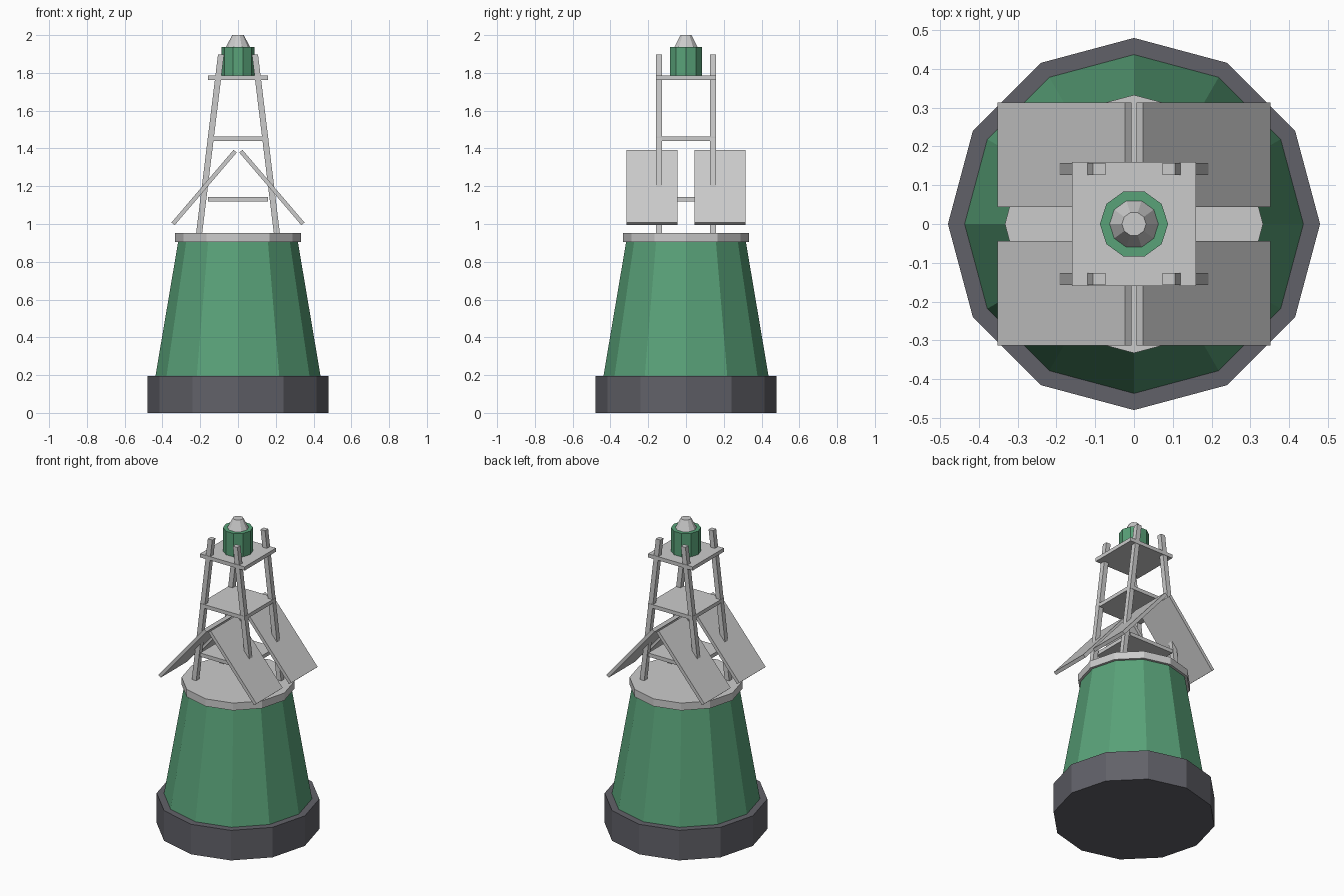
import bpy
from math import cos, sin, pi, radians

if "Cube" in bpy.data.objects:
    bpy.data.objects.remove(bpy.data.objects["Cube"])


def material(name, color):
    m = bpy.data.materials.new(name)
    m.diffuse_color = color
    m.use_nodes = True
    m.node_tree.nodes["Principled BSDF"].inputs["Base Color"].default_value = m.diffuse_color
    return m


green = material("green_paint", (0.10, 0.36, 0.19, 1))
dark = material("dark_rubber", (0.12, 0.12, 0.14, 1))


def make(name, verts, faces, mat=None):
    me = bpy.data.meshes.new(name)
    me.from_pydata(verts, [], faces)
    ob = bpy.data.objects.new(name, me)
    bpy.context.collection.objects.link(ob)
    if mat:
        me.materials.append(mat)
    return ob


def prism(name, bottom, top, mat=None):
    """Solid between two matching counter-clockwise loops."""
    n = len(bottom)
    faces = [tuple(reversed(range(n))), tuple(range(n, 2 * n))]
    faces += [(i, (i + 1) % n, n + (i + 1) % n, n + i) for i in range(n)]
    return make(name, bottom + top, faces, mat)


def ring(r, z, n):
    return [(r * cos(2 * pi * i / n), r * sin(2 * pi * i / n), z) for i in range(n)]


def rect(x, y, z, hx, hy):
    return [(x - hx, y - hy, z), (x + hx, y - hy, z), (x + hx, y + hy, z), (x - hx, y + hy, z)]


def frustum(name, r0, r1, z0, z1, n, mat=None):
    return prism(name, ring(r0, z0, n), ring(r1, z1, n), mat)


# Float, tapered body and deck
frustum("float_base", 0.48, 0.48, 0, 0.195, 12, dark)
frustum("body", 0.437, 0.317, 0.195, 0.905, 12, green)
frustum("deck", 0.333, 0.333, 0.905, 0.953, 12)

# Tower platforms
for i, z in enumerate((1.13, 1.452, 1.774)):
    prism(f"platform_{i + 1}", rect(0, 0, z - 0.012, 0.16, 0.16), rect(0, 0, z + 0.012, 0.16, 0.16))

# Leaning legs and sloped solar panels, one per quadrant
a, length, thick = radians(49.5), 0.506, 0.022
for sx in (-1, 1):
    for sy in (-1, 1):
        tag = ("left" if sx < 0 else "right") + ("_front" if sy < 0 else "_back")
        prism("leg_" + tag, rect(sx * 0.207, sy * 0.142, 0.94, 0.016, 0.016),
              rect(sx * 0.09, sy * 0.142, 1.897, 0.016, 0.016))
        panel = prism("solar_panel_" + tag,
                      rect(0, 0, -thick / 2, length / 2, 0.135),
                      rect(0, 0, thick / 2, length / 2, 0.135))
        panel.location = (sx * 0.1795, sy * 0.179, 1.193)
        panel.rotation_euler = (0, sx * a, 0)

# Lantern and its cap
frustum("lantern", 0.088, 0.088, 1.786, 1.938, 10, green)
frustum("lantern_cap", 0.063, 0.031, 1.938, 2.0, 10)
